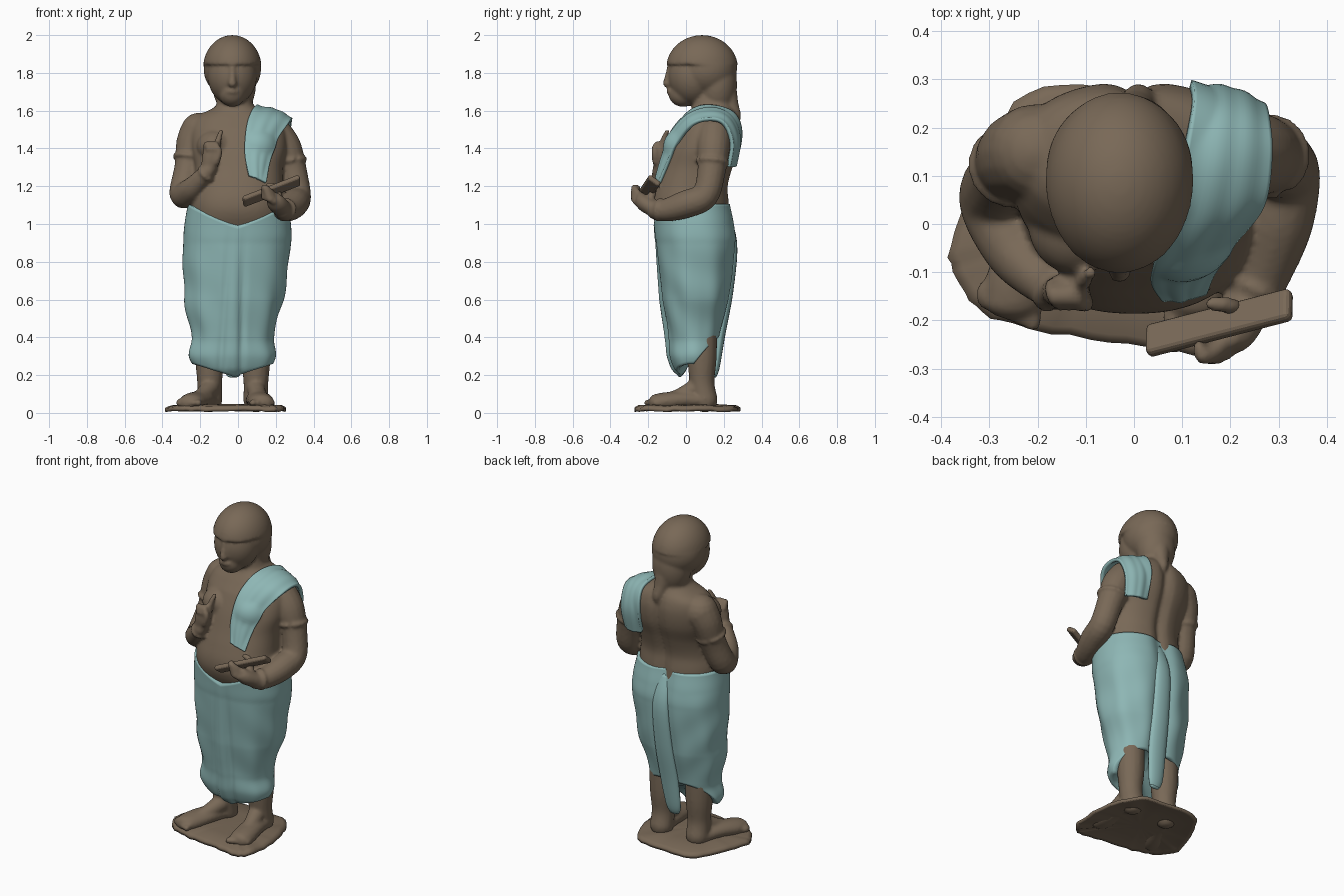
import bpy, bmesh, math, random
from mathutils import Vector, Matrix

if "Cube" in bpy.data.objects:
    bpy.data.objects.remove(bpy.data.objects["Cube"])
random.seed(3)
TAU = math.tau

def material(name, col):
    m = bpy.data.materials.new(name)
    m.diffuse_color = (*col, 1)
    m.use_nodes = True
    m.node_tree.nodes["Principled BSDF"].inputs["Base Color"].default_value = m.diffuse_color
    return m
BROWN = material("clay brown", (0.19, 0.14, 0.095))
BLUE = material("cloth blue", (0.27, 0.47, 0.46))

def finish(bm, name, mat, smooth=True):
    bmesh.ops.recalc_face_normals(bm, faces=bm.faces)
    me = bpy.data.meshes.new(name)
    bm.to_mesh(me)
    bm.free()
    me.materials.append(mat)
    for p in me.polygons:
        p.use_smooth = smooth
    ob = bpy.data.objects.new(name, me)
    bpy.context.collection.objects.link(ob)
    return ob

def catmull(rows, i, u):
    p = [rows[min(max(i + k, 0), len(rows) - 1)] for k in (-1, 0, 1, 2)]
    return [0.5 * (2*b + (c - a)*u + (2*a - 5*b + 4*c - d)*u*u + (3*b - a - 3*c + d)*u**3)
            for a, b, c, d in zip(*p)]

def resample(rows, steps):
    return [catmull(rows, i, s / steps) for i in range(len(rows) - 1) for s in range(steps)] + [list(rows[-1])]

def skin(bm, rings, closed=True, caps=True):
    vs = [[bm.verts.new(p) for p in r] for r in rings]
    n = len(vs[0])
    for a, b in zip(vs, vs[1:]):
        for k in range(n if closed else n - 1):
            bm.faces.new((a[k], a[(k+1) % n], b[(k+1) % n], b[k]))
    for r in (vs[0], vs[-1]) if caps else ():
        c = bm.verts.new(sum((v.co for v in r), Vector()) / n)
        for k in range(n):
            bm.faces.new((r[k], r[(k+1) % n], c))

def ellipsoid(bm, c, r, floor=-1, n=32):
    skin(bm, [[Vector((c[0] + r[0]*math.sin(a)*math.cos(k*TAU/n), c[1] + r[1]*math.sin(a)*math.sin(k*TAU/n),
                       max(c[2] + r[2]*math.cos(a), floor))) for k in range(n)]
              for a in (math.pi * (j + .3) / (n//2 + .6) for j in range(n//2 + 1))])

def tube(bm, pts, flat=1.0, steps=5, n=16):
    """Rounded limb through (x, y, z, radius) points; flat squashes its depth."""
    rows = resample(pts, steps)
    rings = []
    for i, q in enumerate(rows):
        t = (Vector(rows[min(i+1, len(rows)-1)][:3]) - Vector(rows[max(i-1, 0)][:3])).normalized()
        ref = Vector((1, 0, 0)) if abs(t.x) < 0.8 else Vector((0, 1, 0))
        a = (ref - t * ref.dot(t)).normalized()
        b = t.cross(a) * flat
        rings.append([Vector(q[:3]) + q[3] * (a*math.cos(k*TAU/n) + b*math.sin(k*TAU/n)) for k in range(n)])
    skin(bm, rings)
    for x, y, z, r in (pts[0], pts[-1]):
        ellipsoid(bm, (x, y, z), (r, r * (1 if flat == 1 else min(.6, flat)), r * flat), n=16)

def band(bm, c, axis, R, r):
    rot = Vector((0, 0, 1)).rotation_difference(Vector(axis)).to_matrix()
    tube(bm, [(*(Vector(c) + rot @ Vector((R*math.cos(k*TAU/16), R*math.sin(k*TAU/16), 0))), r)
              for k in range(17)], steps=1, n=8)

def section(rows, z, w, e):
    """Point at angle w on the superellipse cross-section at height z."""
    i = max([k for k in range(len(rows) - 1) if rows[k][0] <= z] or [0])
    u = min(max((z - rows[i][0]) / (rows[i+1][0] - rows[i][0]), 0), 1)
    _, x0, x1, y0, y1 = catmull(rows, i, u)
    f = lambda v: math.copysign(abs(v) ** (2 / e), v)
    return Vector(((x0+x1)/2 + (x1-x0)/2 * f(math.cos(w)), (y0+y1)/2 + (y1-y0)/2 * f(math.sin(w)), z))

# body: torso with spine groove
body = bmesh.new()
TORSO = [(0.95, -.25, .25, -.14, .24), (1.05, -.25, .25, -.18, .235), (1.12, -.25, .25, -.185, .23),
         (1.2, -.235, .24, -.165, .225), (1.3, -.23, .24, -.13, .25), (1.4, -.25, .26, -.095, .285),
         (1.5, -.25, .25, -.05, .295), (1.57, -.22, .2, .0, .28), (1.62, -.12, .09, .035, .25),
         (1.72, -.1, .06, .03, .23)]
rings = [[section(TORSO, .95 + .77*j/39, k*TAU/64, 2.3) for k in range(64)] for j in range(40)]
for p in (p for r in rings for p in r if p.y > .15):
    p.y -= 0.025 * math.exp(-(p.x / 0.03) ** 2)
skin(body, rings)
for x in (-.12, .1):
    ellipsoid(body, (x, 0.0, 1.41), (.1, .105, .09))
# body: head, hair and face
for c, r, floor in (((-.03, .085, 1.825), (.155, .19, .175), 1.845), ((-.03, .11, 1.82), (.152, .16, .15), -1),
                    ((-.03, .035, 1.785), (.13, .13, .155), -1), ((-.03, -.015, 1.69), (.07, .078, .07), -1),
                    ((-.02, .165, 1.74), (.115, .105, .17), -1)):
    ellipsoid(body, c, r, floor, 48)
tube(body, [(-.01, .2, 1.72, .07), (0, .235, 1.63, .045), (.01, .262, 1.57, .03), (.01, .26, 1.53, .018)])
tube(body, [(-.03, -.085, 1.83, .016), (-.03, -.095, 1.78, .018), (-.03, -.1, 1.745, .023)])
tube(body, [(-.055, -.08, 1.7, .012), (-.03, -.092, 1.702, .014), (-.005, -.08, 1.7, .012)])
# body: raised arm and hand
tube(body, [(-.205, .15, 1.49, .1), (-.238, .14, 1.425, .09), (-.262, .11, 1.3, .075),
            (-.29, .05, 1.16, .074), (-.25, -.05, 1.18, .064), (-.2, -.11, 1.235, .05), (-.16, -.14, 1.28, .04)])
band(body, (-.257, .12, 1.345), (-.2, -.25, -1), .078, .013)
band(body, (-.168, -.135, 1.268), (.5, -.35, .5), .042, .012)
tube(body, [(-.155, -.14, 1.29, .042), (-.14, -.14, 1.36, .05), (-.135, -.135, 1.39, .044)], flat=.75)
for i in range(3):
    tube(body, [(-.17 + .025*i, -.13, 1.39, .018), (-.165 + .022*i, -.15, 1.425, .017),
                (-.155 + .02*i, -.165, 1.395, .016)])
tube(body, [(-.11, -.13, 1.38, .019), (-.105, -.12, 1.44, .017), (-.09, -.1, 1.49, .013)])
tube(body, [(-.115, -.16, 1.33, .02), (-.1, -.165, 1.38, .018), (-.11, -.165, 1.41, .015)])
# body: lowered arm and hand
tube(body, [(.2, .15, 1.47, .092), (.25, .145, 1.4, .088), (.29, .135, 1.28, .075), (.315, .1, 1.15, .072),
            (.297, .0, 1.105, .074), (.265, -.1, 1.075, .062), (.24, -.16, 1.075, .052)])
band(body, (.278, .14, 1.33), (.2, -.1, -1), .078, .013)
band(body, (.25, -.14, 1.075), (-.4, -.9, .1), .054, .011)
tube(body, [(.235, -.17, 1.08, .052), (.205, -.22, 1.11, .052), (.19, -.24, 1.135, .042)], flat=.85)
for i in range(4):
    tube(body, [(.21 - .012*i, -.235 - .008*i, 1.10 + .022*i, .019),
                (.175 - .01*i, -.275, 1.13 + .02*i, .019), (.135, -.255, 1.14 + .018*i, .014)])
tube(body, [(.22, -.19, 1.12, .022), (.2, -.17, 1.19, .019), (.16, -.165, 1.205, .015)])
# body: legs, feet and toes
for x, s, out in ((-.15, -1, .10), (.095, 1, .03)):
    tube(body, [(x, .085, .55, .08), (x, .085, .3, .078), (x, .085, .16, .066), (x, .1, .07, .068)])
    tube(body, [(x, .05, .13, .05), (x + s*out*.4, -.03, .09, .042), (x + s*out*.7, -.1, .07, .035)])
    tube(body, [(x, .12, .06, .058), (x + s*out*.4, 0, .07, .066), (x + s*out*.85, -.11, .06, .07),
                (x + s*out, -.16, .055, .064)], flat=.7)
    for i in range(5):
        ellipsoid(body, (x + s*(out*1.1 - .05 + .026*i), -.195 + .012*i, .053), (.019 - .0015*i, .03, .02), n=16)
# merge the body parts into one soft skin
body_ob = finish(body, "body", BROWN)
mod = body_ob.modifiers.new("merge", 'REMESH')
mod.mode, mod.voxel_size, mod.use_smooth_shade = 'VOXEL', 0.009, True
body_ob.modifiers.new("soften", 'SMOOTH').iterations = 5
me = bpy.data.meshes.new_from_object(body_ob.evaluated_get(bpy.context.evaluated_depsgraph_get()))
body_ob.modifiers.clear()
body_ob.data = me
if not me.materials:
    me.materials.append(BROWN)

# wrapped lower garment with pleats
SKIRT = [(.18, -.15, .11, -.02, .12), (.23, -.22, .17, -.065, .15), (.3, -.26, .2, -.09, .17),
         (.4, -.25, .185, -.1, .19), (.6, -.283, .24, -.13, .235), (.9, -.29, .28, -.16, .27),
         (1.0, -.283, .28, -.172, .262), (1.12, -.265, .262, -.185, .24)]
cloth = bmesh.new()
rings = []
for j in range(-3, 61):
    t = max(j, 0) / 60
    ring = []
    for k in range(128):
        w = k * TAU / 128
        c, s = math.cos(w), math.sin(w)
        bot = .19 + .07 * abs(c) + .2 * max(0, s)
        z = bot + (1.105 - .12 * (1 - abs(c)) * (s < 0) - bot) * t
        p = section(SKIRT, z, w, 2.3)
        mid = Vector((-.02, .05, z))
        fold = .005 * math.sin(24*z + 5*c + 2*s) * abs(c) + .003 * math.sin(9*w + 5*z)
        p += (p - mid).normalized() * fold * math.sin(math.pi * min(t + .15, 1))
        low = max(0, 1 - z)
        if s < 0:  # front pleat with grooves at its edges
            for e in (-.105 + .06*(1-low), .03 - .02*low):
                p.y += .014 * math.exp(-((p.x - e) / .018) ** 2) * min(1, low * 3)
            p.y -= .012 * math.exp(-((p.x + .04) / .055) ** 4) * min(1, low * 2)
        else:
            p.y -= .03 * math.exp(-((p.x + .01) / .06) ** 2)
        if j < 0:  # hem turned inwards
            p = mid + (p - mid) * (1 + .12 * j) + Vector((0, 0, .012 * (-j - 1)))
        ring.append(p)
    rings.append(ring)
skin(cloth, rings)
finish(cloth, "lower_garment", BLUE)

# cloth end hanging down the back
tail = bmesh.new()
tube(tail, [(0, .205, 1.07, .035), (0, .25, .9, .052), (-.005, .228, .65, .058), (-.015, .185, .42, .06),
            (-.025, .16, .25, .05), (-.025, .15, .2, .035)], flat=.4)
finish(tail, "back_tail", BLUE)

# shoulder sash: inner and outer edge points from the front hem over to the back hem
EDGES = [(.055, -.145, 1.25, .14, -.125, 1.21), (.035, -.115, 1.36, .165, -.09, 1.32),
         (.04, -.07, 1.49, .205, -.035, 1.44), (.06, .01, 1.575, .27, .045, 1.53), (.09, .12, 1.615, .285, .14, 1.55),
         (.11, .225, 1.58, .28, .205, 1.52), (.11, .275, 1.47, .27, .24, 1.42), (.12, .25, 1.31, .255, .22, 1.3)]
sash = bmesh.new()
rows = resample(EDGES, 8)
rings = []
for i, q in enumerate(rows):
    a, b = Vector(q[:3]), Vector(q[3:])
    n = (b - a).cross(Vector(rows[min(i+1, len(rows)-1)][:3]) - Vector(rows[max(i-1, 0)][:3])).normalized()
    n *= math.copysign(1, n.dot((a + b) / 2 - Vector((.1, .1, 1.38))))
    rings.append([a.lerp(b, k/20) + n * (.02 * math.sin(math.pi*k/20) + .002 * math.sin(k)) for k in range(21)])
skin(sash, rings, closed=False, caps=False)
sash_ob = finish(sash, "shoulder_sash", BLUE)
wrap = sash_ob.modifiers.new("rest on body", 'SHRINKWRAP')
wrap.target, wrap.wrap_mode, wrap.offset = body_ob, 'OUTSIDE', .008
sash_ob.modifiers.new("relax", 'SMOOTH').iterations = 4
thick = sash_ob.modifiers.new("thickness", 'SOLIDIFY')
thick.thickness, thick.offset = .02, 0

# writing tablet, tipped back towards the reader
tab = bmesh.new()
bmesh.ops.create_cube(tab, size=1)
ax = Vector((.31, .08, .12)).normalized()
wd = Vector((0, .8, -.6))
wd = (wd - ax * wd.dot(ax)).normalized()
rot = Matrix((ax, wd, ax.cross(wd))).transposed()
for v in tab.verts:
    v.co = Vector((.177, -.205, 1.175)) + rot @ Vector((v.co.x*.33, v.co.y*.075, v.co.z*.03))
bev = finish(tab, "tablet", BROWN, False).modifiers.new("round", 'BEVEL')
bev.width, bev.segments = .012, 3

# uneven base slab
OUT = [(-.385, -.07), (-.34, -.16), (-.25, -.21), (-.05, -.245), (.12, -.27), (.22, -.25), (.25, -.1),
       (.23, .1), (.15, .25), (-.02, .28), (-.22, .275), (-.33, .1), (-.385, -.07)]
edge = [Vector((x, y, 0)) + Vector([random.uniform(-.004, .004) for _ in "xyz"]) for x, y in resample(OUT, 5)[:-1]]
mid = Vector((-.06, 0, 0))
base = bmesh.new()
skin(base, [[mid.lerp(p, f) + Vector((0, 0, h)) for p in edge]
            for f, h in ((.5, .025), (.93, .014), (1, .008), (1, .026), (.93, .038), (.5, .046))])
finish(base, "base_slab", BROWN)
